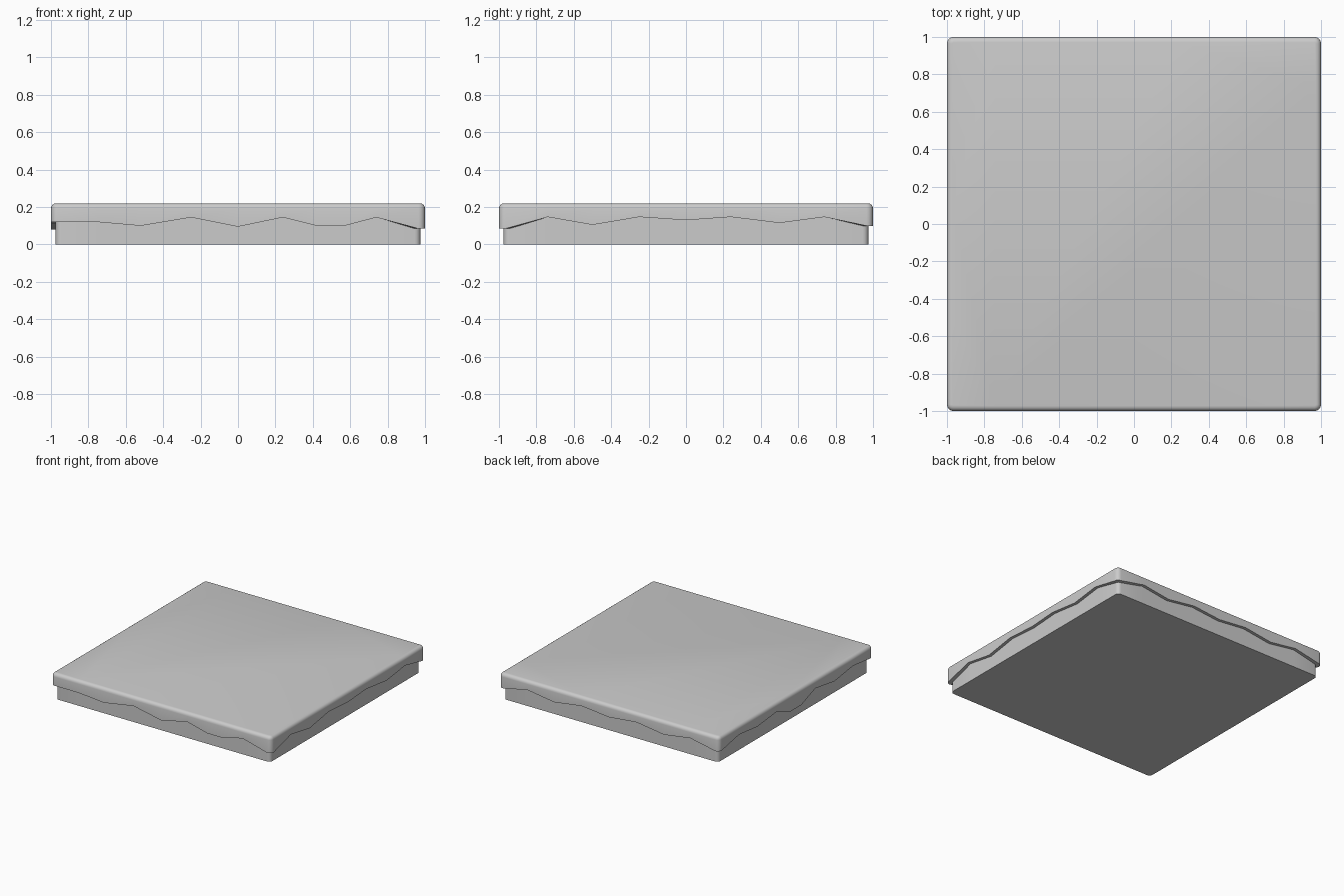
import bpy, bmesh, math

if "Cube" in bpy.data.objects:
    bpy.data.objects.remove(bpy.data.objects["Cube"])

# Hanging edge of the cap: (position along side, height), walked anticlockwise
FRONT = [(-.75, .12), (-.52, .10), (-.25, .145), (0, .095), (.24, .145), (.42, .10), (.57, .10), (.74, .145)]
RIGHT = [(-.74, .147), (-.5, .105), (-.25, .147), (0, .13), (.24, .147), (.5, .115), (.74, .147)]
BACK = [(-.74, .145), (-.5, .11), (-.25, .145), (0, .12), (.25, .145), (.5, .11), (.74, .145)]
LEFT = [(-.74, .145), (-.5, .12), (-.25, .147), (-.07, .08), (.07, .08), (.25, .147), (.5, .11), (.74, .145)]
SIDES = [FRONT, RIGHT, BACK, LEFT]
CORNERS = [.085, .10, .10, .12]  # height at the end of each side
R = .035


def outline(half, radius):
    """Rounded square with one point per hanging-edge entry, and its heights."""
    pts = []
    for k, side in enumerate(SIDES):
        a = k * math.pi / 2
        local = [(t, -half, z) for t, z in side]
        for i in range(5):
            b = -math.pi / 2 + i * math.pi / 8
            local.append((half - radius + radius * math.cos(b),
                          -half + radius + radius * math.sin(b), CORNERS[k]))
        pts += [(x * math.cos(a) - y * math.sin(a), x * math.sin(a) + y * math.cos(a), z)
                for x, y, z in local]
    return pts


def loft(name, rings, angle):
    bm = bmesh.new()
    loops = [[bm.verts.new(p) for p in ring] for ring in rings]
    n = len(loops[0])
    for lo, hi in zip(loops, loops[1:]):
        for i in range(n):
            j = (i + 1) % n
            bm.faces.new((lo[i], lo[j], hi[j], hi[i]))
    bm.faces.new(loops[0][::-1])
    bm.faces.new(loops[-1])
    bmesh.ops.recalc_face_normals(bm, faces=bm.faces)
    mesh = bpy.data.meshes.new(name)
    bm.to_mesh(mesh)
    bm.free()
    ob = bpy.data.objects.new(name, mesh)
    bpy.context.collection.objects.link(ob)
    bpy.context.view_layer.objects.active = ob
    ob.select_set(True)
    bpy.ops.object.shade_smooth_by_angle(angle=math.radians(angle))
    ob.select_set(False)


def flat_ring(half, radius, z):
    return [(x, y, z) for x, y, _ in outline(half, radius)]


# Ground block
loft("ground_block", [flat_ring(.975, .03, 0), flat_ring(.975, .03, .18)], 40)

# Overhanging cap: inner lip, wavy hanging edge, wall and rounded rim
rings = [flat_ring(.965, .03, .17), outline(.97, .03), outline(1.0, R)]
for i in range(5):
    b = i * math.pi / 8
    inset = .028 * (1 - math.cos(b))
    rings.append(flat_ring(1 - inset, R - inset, .192 + .028 * math.sin(b)))
loft("grass_cap", rings, 50)
